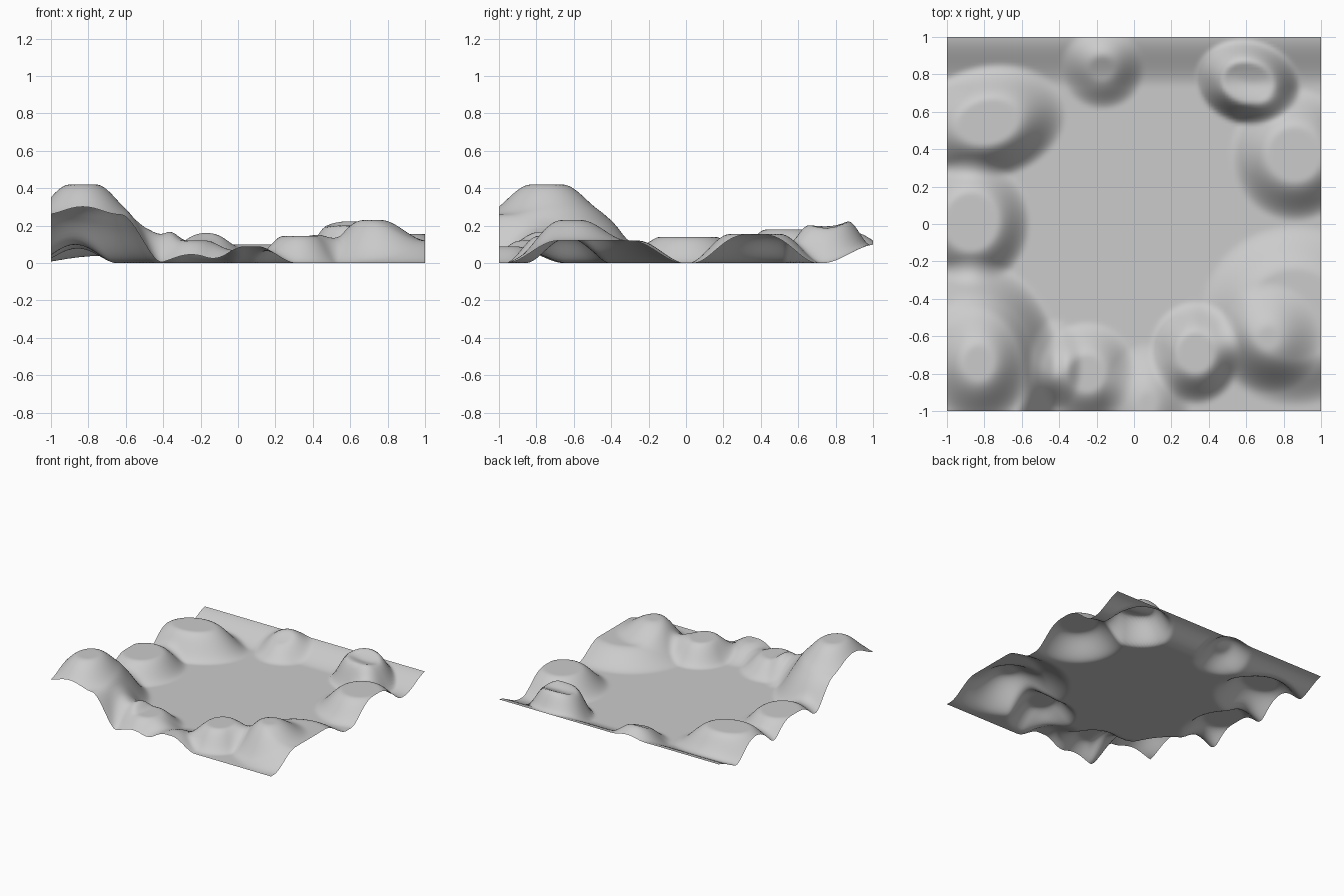
import bpy, bmesh, math

# Hills: centre x, centre y, radius x, radius y, height, flat-top fraction, tilt (degrees)
HILLS = [
    (-0.78, 0.545, 0.43, 0.31, 0.18, 0.36, 14),   # back left
    (-0.87, 0.01, 0.32, 0.35, 0.14, 0.42, 0),     # middle left
    (-0.87, -0.82, 0.49, 0.64, 0.26, 0.56, 0),    # front left, broad base
    (-0.83, -0.745, 0.29, 0.34, 0.16, 0.25, 0),   # front left, peak
    (-0.42, -0.75, 0.15, 0.25, 0.065, 0.20, 0),   # front left, foot
    (-0.25, -0.80, 0.27, 0.28, 0.12, 0.32, 0),    # front, left of middle
    (0.07, -0.97, 0.24, 0.34, 0.09, 0.15, 0),     # front middle
    (0.33, -0.69, 0.25, 0.28, 0.145, 0.36, 0),    # front, right of middle
    (0.86, -0.49, 0.51, 0.49, 0.12, 0.48, 0),     # front right, broad base
    (0.72, -0.61, 0.29, 0.30, 0.11, 0.16, 0),     # front right, peak
    (0.86, 0.37, 0.35, 0.36, 0.155, 0.38, 0),     # middle right
    (0.61, 0.755, 0.29, 0.23, 0.20, 0.44, -15),   # back right
    (0.62, 0.81, 0.24, 0.15, -0.020, 0.30, -15),  # back right, dip in the top
    (-0.17, 0.83, 0.23, 0.22, 0.10, 0.25, 0),     # back middle
]
CELLS = 120


def smooth(t):
    t = max(0.0, min(1.0, t))
    return t * t * (3 - 2 * t)


def hill(x, y, cx, cy, rx, ry, h, flat, tilt):
    a = math.radians(tilt)
    dx, dy = x - cx, y - cy
    u = (dx * math.cos(a) + dy * math.sin(a)) / rx
    v = (dy * math.cos(a) - dx * math.sin(a)) / ry
    return h * smooth((1 - math.hypot(u, v)) / (1 - flat))


def height(x, y):
    bank = 0.10 * smooth((y - 0.73) / 0.29)       # raised strip along the back edge
    return bank + sum(hill(x, y, *p) for p in HILLS)


# Ground sheet with a flat valley floor
bm = bmesh.new()
bmesh.ops.create_grid(bm, x_segments=CELLS, y_segments=CELLS, size=1.0)
for v in bm.verts:
    v.co.z = height(v.co.x, v.co.y)
for f in bm.faces:
    f.smooth = True
mesh = bpy.data.meshes.new("terrain")
bm.to_mesh(mesh)
bm.free()
terrain = bpy.data.objects.new("terrain", mesh)
bpy.context.collection.objects.link(terrain)
